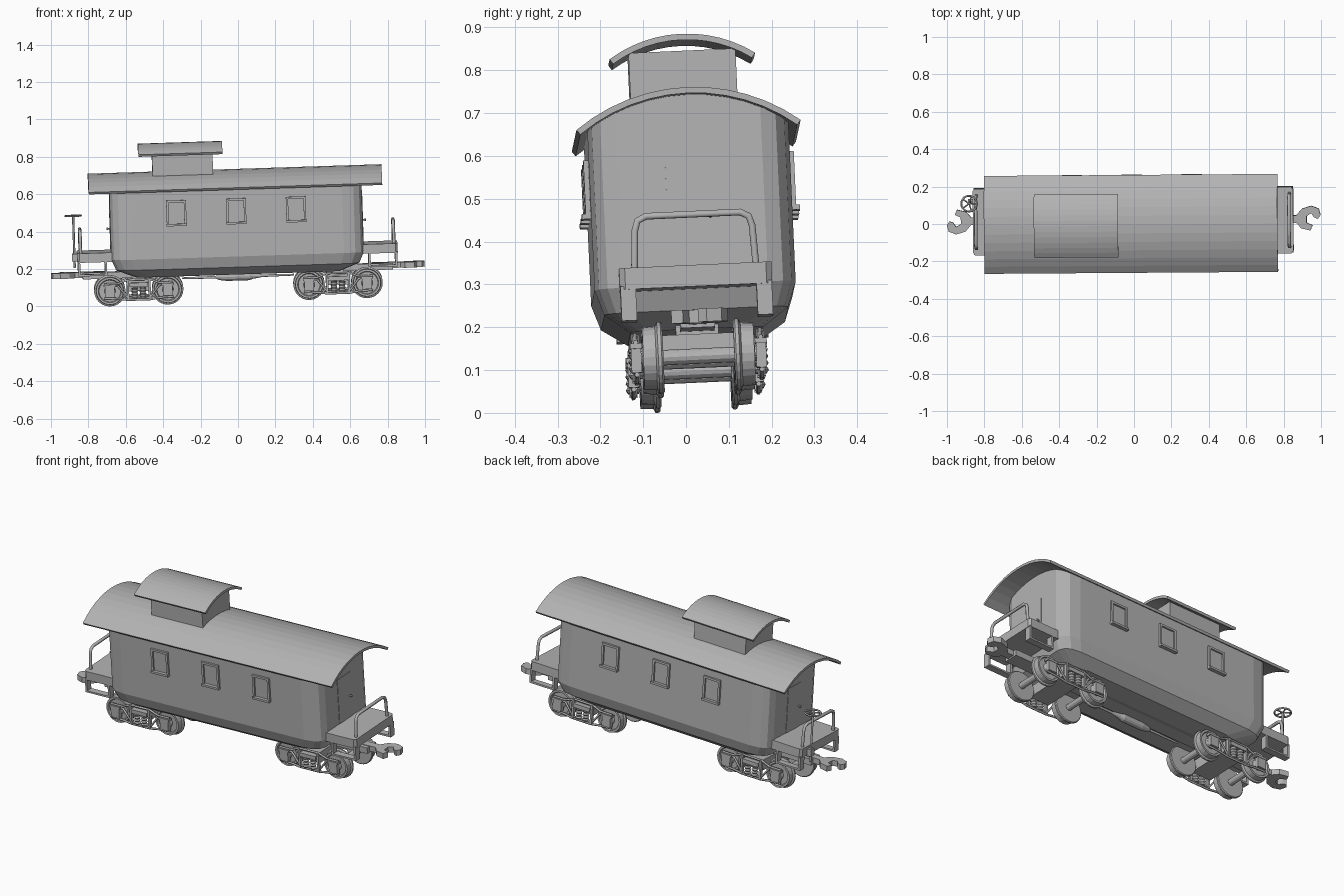
import bpy, bmesh, math
from mathutils import Matrix, Vector

cube = bpy.data.objects.get("Cube")
if cube:
    bpy.data.objects.remove(cube, do_unlink=True)

grey = bpy.data.materials.new("plain_grey")
grey.use_nodes = True
COLOUR = (0.45, 0.45, 0.45, 1)
grey.diffuse_color = COLOUR
grey.node_tree.nodes["Principled BSDF"].inputs["Base Color"].default_value = COLOUR

# The whole car leans slightly in every axis
LEAN = (Matrix.Translation((0.005, 0.03, 0))
        @ Matrix.Rotation(math.radians(0.4), 4, 'Z')
        @ Matrix.Rotation(math.radians(-1.85), 4, 'Y')
        @ Matrix.Rotation(math.radians(2.6), 4, 'X'))
parts = []


def finish(name, data):
    data.materials.append(grey)
    obj = bpy.data.objects.new(name, data)
    bpy.context.collection.objects.link(obj)
    parts.append(obj)
    return obj


def from_bmesh(name, bm):
    bmesh.ops.recalc_face_normals(bm, faces=bm.faces)
    mesh = bpy.data.meshes.new(name)
    bm.to_mesh(mesh)
    bm.free()
    return finish(name, mesh)


def loft(name, rings, caps=(True, True)):
    """Skin a row of closed rings of equal length."""
    bm = bmesh.new()
    rows = [[bm.verts.new(p) for p in ring] for ring in rings]
    n = len(rows[0])
    for a, b in zip(rows, rows[1:]):
        for i in range(n):
            j = (i + 1) % n
            bm.faces.new((a[i], a[j], b[j], b[i]))
    for row, wanted in ((rows[0], caps[0]), (rows[-1], caps[1])):
        if wanted:
            bm.faces.new(row)
    return from_bmesh(name, bm)


def boxes(name, items):
    """One object made of boxes, each (centre, size)."""
    bm = bmesh.new()
    for centre, size in items:
        m = Matrix.Translation(centre) @ Matrix.Diagonal((*size, 1))
        bmesh.ops.create_cube(bm, size=1, matrix=m)
    return from_bmesh(name, bm)


def lathe(name, profile, centre, axis, sides=24):
    """Turn (offset, radius) pairs about an axis through centre."""
    rings = []
    for t, r in profile:
        ring = []
        for k in range(sides):
            a = 2 * math.pi * k / sides
            u, v = r * math.cos(a), r * math.sin(a)
            p = {'X': (t, u, v), 'Y': (u, t, v), 'Z': (u, v, t)}[axis]
            ring.append(Vector(centre) + Vector(p))
        rings.append(ring)
    return loft(name, rings)


def rod(name, points, radius, closed=False):
    curve = bpy.data.curves.new(name, 'CURVE')
    curve.dimensions = '3D'
    curve.bevel_depth = radius
    curve.bevel_resolution = 1
    curve.use_fill_caps = True
    spline = curve.splines.new('POLY')
    spline.points.add(len(points) - 1)
    for sp, p in zip(spline.points, points):
        sp.co = (*p, 1)
    spline.use_cyclic_u = closed
    return finish(name, curve)


def arch(y, top, radius):
    return top - radius + math.sqrt(radius ** 2 - y ** 2)


def roof(name, x0, x1, half, top, radius, thick=0.014, n=12):
    angle = math.asin(half / radius)
    steps = [angle * (2 * i / n - 1) for i in range(n + 1)]

    def edge(r):
        return [(r * math.sin(a), top - radius + r * math.cos(a)) for a in steps]
    section = edge(radius) + edge(radius - thick)[::-1]
    return loft(name, [[(x, y, z) for y, z in section] for x in (x0, x1)])


# Body shell with rounded corners and tucked-in underside
quarter = [(0.675, 0), (0.675, 0.085), (0.675, 0.17), (0.66, 0.205),
           (0.63, 0.225), (0.57, 0.235)]
half = quarter + [(-x, y) for x, y in quarter[::-1]]
outline = half + [(x, -y) for x, y in half[-2:0:-1]]


def body_ring(in_x, in_y, z=None):
    sx, sy = 1 - in_x / 0.675, 1 - in_y / 0.235
    return [(x * sx, y * sy, arch(y, 0.726, 0.432) if z is None else z)
            for x, y in outline]


loft("body", [body_ring(0.13, 0.08, 0.178), body_ring(0.025, 0.02, 0.22),
              body_ring(0, 0, 0.278), body_ring(0, 0)], (True, False))

# Roofs and lookout box
roof("main_roof", -0.785, 0.785, 0.262, 0.736, 0.432)
boxes("lookout_walls", [((-0.278, 0, 0.76), (0.324, 0.25, 0.18))])
roof("lookout_roof", -0.513, -0.063, 0.17, 0.888, 0.305)

# Windows on both sides: frame, sill and pane
for side in (-1, 1):
    for x in (-0.32, 0, 0.32):
        y, z, w, h = side * 0.238, 0.52, 0.094, 0.125
        items = [((x + s * w / 2, y, z), (0.012, 0.016, h)) for s in (-1, 1)]
        items += [((x, y, z + h / 2), (w + 0.012, 0.016, 0.012)),
                  ((x, side * 0.243, z - h / 2), (w + 0.014, 0.024, 0.012)),
                  ((x, side * 0.235, z), (w, 0.004, h))]
        boxes("window", items)

# Ends: door, platform, steps, railing and coupler
claw = [(0.78, -0.02), (0.87, -0.02), (0.895, -0.05), (0.945, -0.062),
        (0.957, -0.035), (0.925, -0.02), (0.925, 0.015), (0.95, 0.03),
        (0.965, 0.008), (0.985, 0), (1, 0.02), (0.99, 0.055),
        (0.95, 0.07), (0.9, 0.055), (0.87, 0.02), (0.78, 0.02)]
for e in (-1, 1):
    boxes("door", [((e * 0.675, 0, 0.443), (0.005, 0.116, 0.256))])
    lathe("door_knob", [(0, 0.004), (0.01, 0.004), (0.011, 0.008), (0.018, 0.006)]
          if e > 0 else [(0, 0.004), (-0.01, 0.004), (-0.011, 0.008), (-0.018, 0.006)],
          (e * 0.676, e * 0.042, 0.44), 'X', 8)
    deck = [(0.66, -0.178), (0.845, -0.178), (0.857, -0.165),
            (0.857, 0.165), (0.845, 0.178), (0.66, 0.178)]
    loft("platform", [[(e * x, y, z) for x, y in deck] for z in (0.268, 0.318)])
    for s in (-1, 1):
        boxes("step", [((e * 0.848, s * 0.159, 0.235), (0.012, 0.036, 0.08)),
                       ((e * 0.705, s * 0.159, 0.235), (0.012, 0.036, 0.08)),
                       ((e * 0.776, s * 0.159, 0.2), (0.155, 0.036, 0.01))])
    right = [(e * 0.838, 0.142, 0.31), (e * 0.838, 0.137, 0.405),
             (e * 0.838, 0.13, 0.427), (e * 0.838, 0.11, 0.437)]
    rod("end_railing", right + [(x, -y, z) for x, y, z in right[::-1]], 0.009)
    loft("coupler", [[(e * x, e * y, z) for x, y in claw] for z in (0.18, 0.211)])

# Brake wheel on its post
hub = Vector((-0.87, 0.108, 0.508))
ring = [hub + Vector((0.042 * math.cos(a), 0.042 * math.sin(a), 0))
        for a in [math.pi * k / 10 for k in range(20)]]
rod("brake_wheel_rim", ring, 0.005, True)
for k in range(0, 20, 4):
    rod("brake_wheel_spoke", [hub, ring[k]], 0.004)
rod("brake_post", [(hub.x, hub.y, 0.23), hub], 0.006)
boxes("brake_post_bracket", [((-0.865, 0.108, 0.285), (0.035, 0.03, 0.04))])

# Underframe: centre sill and brake cylinder with rods
boxes("centre_sill", [((0, 0, 0.19), (1.66, 0.08, 0.035))])
lathe("brake_cylinder", [(-0.3, 0.005), (-0.12, 0.007), (-0.1, 0.016), (-0.06, 0.022),
                         (0.06, 0.022), (0.08, 0.015), (0.13, 0.007), (0.3, 0.005)],
      (0, -0.04, 0.162), 'X', 12)

# Trucks: wheels, axles, bolster and arch-bar side frames
wheel = [(0.083, 0.05), (0.083, 0.08), (0.087, 0.084), (0.095, 0.084), (0.1, 0.075),
         (0.13, 0.073), (0.13, 0.062), (0.122, 0.058), (0.122, 0.03), (0.132, 0.025)]
for e in (-1, 1):
    cx = e * 0.533
    boxes("truck_bolster", [((cx, 0, 0.135), (0.12, 0.26, 0.06)),
                            ((cx, 0, 0.175), (0.07, 0.1, 0.04))])
    for dx in (-0.155, 0.155):
        lathe("axle", [(-0.15, 0.018), (0.15, 0.018)], (cx + dx, 0, 0.11), 'Y', 12)
        for s in (-1, 1):
            lathe("wheel", [(s * t, r) for t, r in wheel], (cx + dx, 0, 0.11), 'Y')
    for s in (-1, 1):
        y = s * 0.146

        def bar(x, z):
            return (cx + x, y, z)
        for dx in (-0.155, 0.155):
            boxes("journal_box", [(bar(dx, 0.11), (0.052, 0.024, 0.066)),
                                  (bar(dx, 0.139), (0.066, 0.028, 0.012))])
        bars = [[(0.185, 0.148), (0.11, 0.148), (0.06, 0.168)],
                [(0.185, 0.142), (0.11, 0.135), (0.06, 0.07)],
                [(0.185, 0.072), (0.11, 0.068), (0.06, 0.06)]]
        for line in bars:
            path = [bar(x, z) for x, z in line] + [bar(-x, z) for x, z in line[::-1]]
            rod("arch_bar", path, 0.006)
        boxes("frame_columns", [(bar(d, 0.115), (0.012, 0.018, 0.11))
                                for d in (-0.058, 0.058)])
        for d in (-0.022, 0.022):
            lathe("spring", [(0.068 + 0.008 * k, 0.018 if k % 2 else 0.013)
                             for k in range(8)], (cx + d, y, 0), 'Z', 10)
        boxes("spring_cap", [(bar(0, 0.14), (0.1, 0.03, 0.022))])

# Lean the finished car and rest it on the ground
lowest = min((LEAN @ v.co).z for o in parts if o.type == 'MESH' for v in o.data.vertices)
for o in parts:
    o.matrix_world = Matrix.Translation((0, 0, -lowest)) @ LEAN
